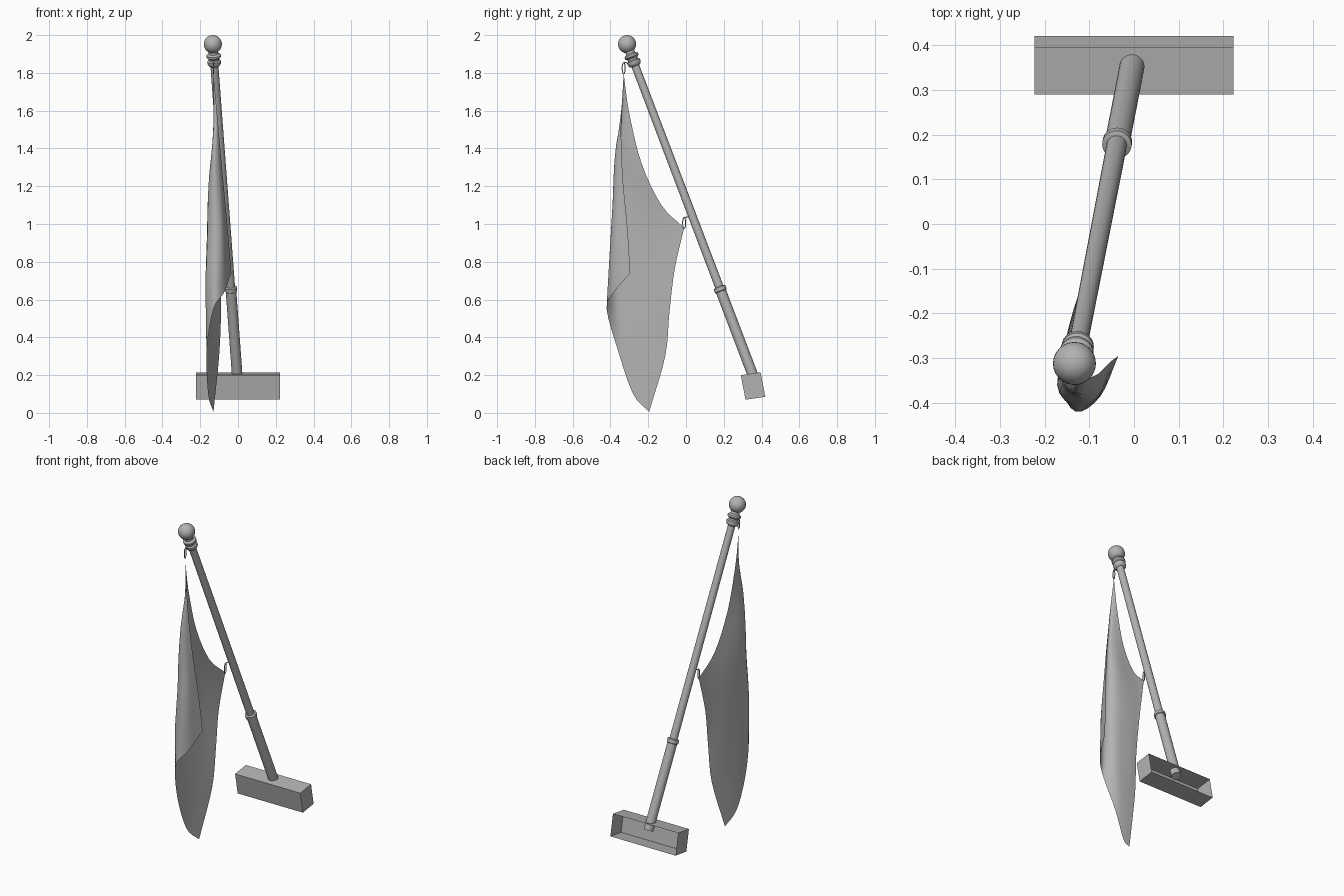
import bpy, bmesh, math
from mathutils import Vector

cube = bpy.data.objects.get("Cube")
if cube:
    bpy.data.objects.remove(cube, do_unlink=True)

grey = bpy.data.materials.new("plain_grey")
grey.use_nodes = True
colour = (0.45, 0.45, 0.45, 1)
grey.diffuse_color = colour
grey.node_tree.nodes["Principled BSDF"].inputs["Base Color"].default_value = colour


def make_object(name, bm, smooth_angle=None):
    """Turn a bmesh into a named grey object, optionally smooth shaded."""
    mesh = bpy.data.meshes.new(name)
    bm.to_mesh(mesh)
    bm.free()
    mesh.materials.append(grey)
    obj = bpy.data.objects.new(name, mesh)
    bpy.context.collection.objects.link(obj)
    if smooth_angle:
        bpy.ops.object.select_all(action='DESELECT')
        obj.select_set(True)
        bpy.context.view_layer.objects.active = obj
        bpy.ops.object.shade_smooth_by_angle(angle=math.radians(smooth_angle))
    return obj


# The leaning pole axis, addressed by height
foot = Vector((-0.005, 0.35, 0.21))
lean = Vector((-0.0736, -0.38, 1))


def on_axis(height):
    return foot + lean * (height - foot.z)


side = lean.cross(Vector((1, 0, 0))).normalized()
across = side.cross(lean).normalized()


def lathe(name, profile, sides=24):
    """Revolve (height, radius) pairs around the pole axis."""
    bm = bmesh.new()
    rings = []
    for height, radius in profile:
        ring = []
        for i in range(sides):
            a = math.tau * i / sides
            offset = side * math.cos(a) + across * math.sin(a)
            ring.append(bm.verts.new(on_axis(height) + offset * radius))
        rings.append(ring)
    for low, high in zip(rings, rings[1:]):
        for i in range(sides):
            j = (i + 1) % sides
            bm.faces.new((low[i], low[j], high[j], high[i]))
    bm.faces.new(rings[0])
    bm.faces.new(rings[-1])
    bmesh.ops.recalc_face_normals(bm, faces=bm.faces)
    return make_object(name, bm, 40)


lathe("pole_sleeve", [(0.165, 0.028), (0.65, 0.028)])
lathe("sleeve_ring", [(0.642, 0.028), (0.645, 0.033), (0.664, 0.033), (0.668, 0.023)])
lathe("pole", [(0.6, 0.023), (1.87, 0.021)])
lathe("finial_collar", [(1.835, 0.021), (1.84, 0.03), (1.85, 0.036), (1.862, 0.036),
                        (1.868, 0.028), (1.876, 0.028), (1.884, 0.038), (1.894, 0.038),
                        (1.902, 0.026), (1.92, 0.024)])

# Ball at the tip of the pole
bm = bmesh.new()
bmesh.ops.create_uvsphere(bm, u_segments=32, v_segments=16, radius=0.048)
make_object("finial_ball", bm, 60).location = on_axis(1.952)

# Tilted wall bracket, open at the back
bm = bmesh.new()
section = [(0.395, 0.215), (0.29, 0.2), (0.315, 0.07), (0.42, 0.085)]
right, left = [[bm.verts.new((x, y, z)) for y, z in section] for x in (-0.223, 0.223)]
for i in range(3):
    bm.faces.new((right[i], right[i + 1], left[i + 1], left[i]))
bm.faces.new(right[::-1])
bm.faces.new(left)
make_object("wall_bracket", bm)


def spline(points, steps):
    """Smooth curve through the points."""
    points = [Vector(p) for p in points]
    padded = [points[0] * 2 - points[1]] + points + [points[-1] * 2 - points[-2]]
    result = []
    for a, b, c, d in zip(padded, padded[1:], padded[2:], padded[3:]):
        for s in range(steps):
            t = s / steps
            result.append(b + (c - a) * (t / 2)
                          + (a * 2 - b * 5 + c * 4 - d) * (t * t / 2)
                          + (b * 3 - a - c * 3 + d) * (t ** 3 / 2))
    return result + [points[-1]]


# Draped flag: strips from the hoist to the fly, each from top hem to bottom hem
strips = [
    [(-.13, -.33, 1.8), (-.13, -.318, 1.7), (-.128, -.295, 1.56),
     (-.12, -.235, 1.32), (-.105, -.13, 1.1), (-.08, -.01, .98)],
    [(-.105, -.343, 1.52), (-.115, -.362, 1.45), (-.135, -.368, 1.38),
     (-.155, -.32, 1.2), (-.13, -.18, .95), (-.09, -.06, .76)],
    [(-.08, -.335, 1.25), (-.095, -.375, 1.15), (-.13, -.388, 1.06),
     (-.165, -.34, .92), (-.135, -.19, .7), (-.09, -.088, .53)],
    [(-.055, -.31, .98), (-.08, -.385, .9), (-.13, -.403, .82),
     (-.172, -.36, .66), (-.14, -.22, .42), (-.1, -.11, .3)],
    [(-.035, -.295, .74), (-.075, -.385, .635), (-.13, -.42, .55),
     (-.165, -.36, .33), (-.158, -.28, .1), (-.13, -.195, .005)],
]
bm = bmesh.new()
rows = [spline(strip, 4) for strip in strips]
columns = [[bm.verts.new(p) for p in spline(column, 4)] for column in zip(*rows)]
for a, b in zip(columns, columns[1:]):
    for i in range(len(a) - 1):
        bm.faces.new((a[i], a[i + 1], b[i + 1], b[i]))
make_object("flag", bm, 60)


# Wire clips holding the flag corners to the pole
def wire(name, points, closed=False):
    curve = bpy.data.curves.new(name, 'CURVE')
    curve.dimensions = '3D'
    curve.bevel_depth = 0.003
    curve.bevel_resolution = 1
    path = curve.splines.new('POLY')
    path.points.add(len(points) - 1)
    for point, place in zip(path.points, points):
        point.co = (*place, 1)
    path.use_cyclic_u = closed
    curve.materials.append(grey)
    obj = bpy.data.objects.new(name, curve)
    bpy.context.collection.objects.link(obj)


for label, corner, anchor in (("upper", Vector(strips[0][0]), on_axis(1.85)),
                              ("lower", Vector(strips[0][-1]), on_axis(1.04))):
    centre = corner + Vector((0, 0, 0.025))
    loop = []
    for i in range(12):
        a = math.tau * i / 12
        loop.append(centre + Vector((0, math.cos(a) * 0.008, math.sin(a) * 0.03)))
    wire(label + "_clip", loop, True)
    wire(label + "_hook", [centre + Vector((0, 0, 0.03)), anchor])
